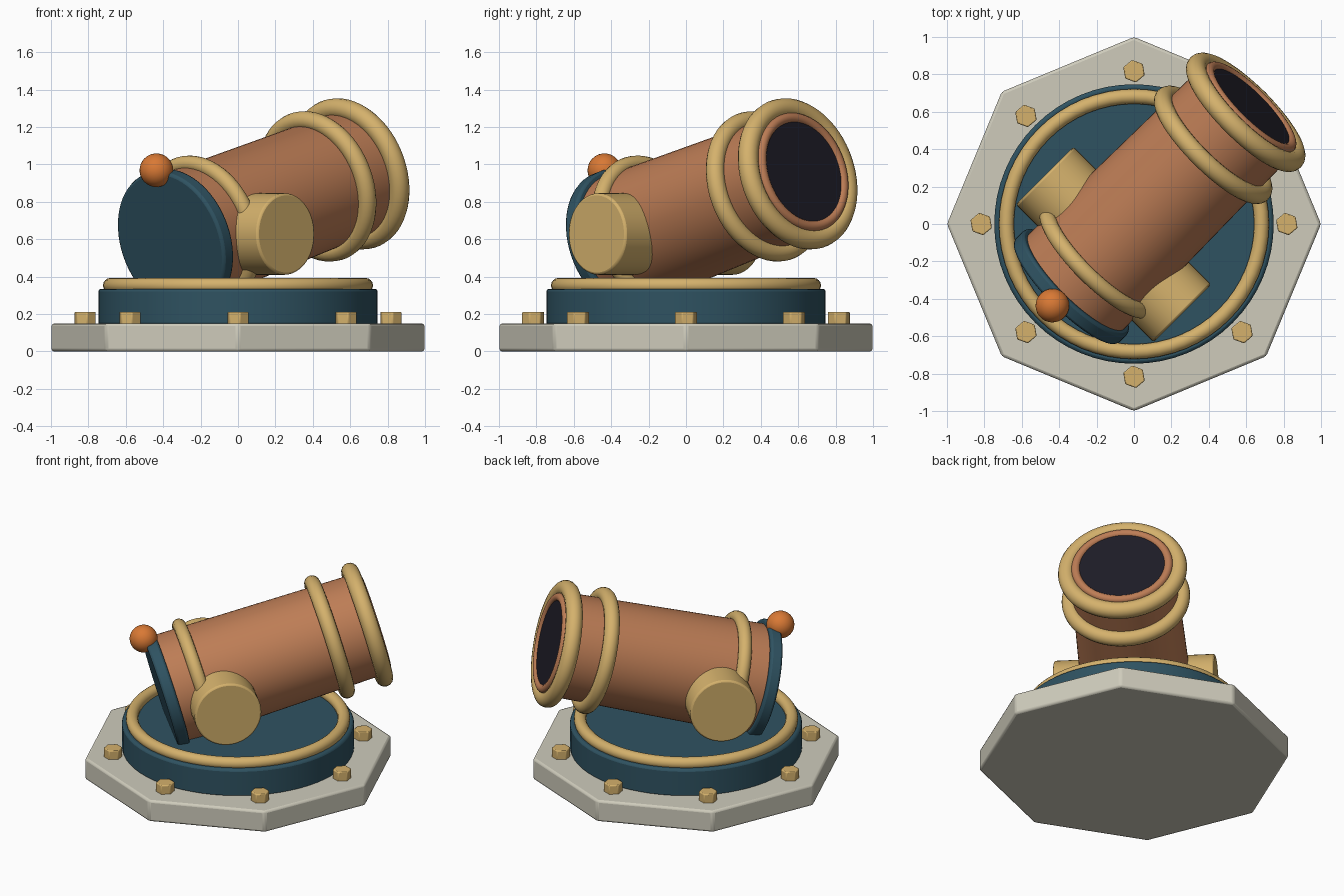
import bpy, math
from mathutils import Matrix, Vector

if "Cube" in bpy.data.objects:
    bpy.data.objects.remove(bpy.data.objects["Cube"])


def material(name, r, g, b):
    m = bpy.data.materials.new(name)
    m.diffuse_color = (r, g, b, 1)
    m.use_nodes = True
    m.node_tree.nodes["Principled BSDF"].inputs["Base Color"].default_value = m.diffuse_color
    return m


STONE = material("pale stone", 0.62, 0.60, 0.50)
BRASS = material("brass", 0.66, 0.44, 0.15)
COPPER = material("copper", 0.51, 0.205, 0.092)
TEAL = material("dark teal", 0.028, 0.085, 0.12)
BLACK = material("bore black", 0.013, 0.012, 0.02)
ORANGE = material("orange", 0.69, 0.19, 0.035)

# Barrel frame: local z runs along the bore, local y points away from the ground
ELEV = math.radians(15.2)
flat = Vector((1, 1, 0)).normalized()
axis = flat * math.cos(ELEV) + Vector((0, 0, math.sin(ELEV)))
up = Vector((0, 0, math.cos(ELEV))) - flat * math.sin(ELEV)
side = up.cross(axis)
BARREL = Matrix.Translation((0, 0, 0.72)) @ Matrix((side, up, axis)).transposed().to_4x4()
WORLD = Matrix.Identity(4)


def finish(name, mat, frame, bevel=0):
    o = bpy.context.object
    o.name = name
    o.data.materials.append(mat)
    bpy.context.view_layer.update()
    o.matrix_world = frame @ o.matrix_world
    bpy.ops.object.shade_smooth_by_angle(angle=math.radians(30))
    if bevel:
        m = o.modifiers.new("soft edges", 'BEVEL')
        m.width, m.segments = bevel, 2
        m.limit_method, m.angle_limit = 'ANGLE', math.radians(35)
    return o


def drum(name, mat, r1, r2, z0, z1, frame=WORLD, sides=64, bevel=0.0, xy=(0, 0), spin=0):
    bpy.ops.mesh.primitive_cone_add(vertices=sides, radius1=r1, radius2=r2, depth=z1 - z0,
                                    location=(*xy, (z0 + z1) / 2), rotation=(0, 0, spin))
    return finish(name, mat, frame, bevel)


def ring(name, mat, major, minor, z, frame=WORLD):
    bpy.ops.mesh.primitive_torus_add(major_radius=major, minor_radius=minor, location=(0, 0, z),
                                     major_segments=64, minor_segments=16)
    return finish(name, mat, frame)


# Octagonal plinth with hex bolts near its corners
drum("plinth", STONE, 1, 1, 0, 0.15, sides=8, bevel=0.015)
for i in range(8):
    a = i * math.pi / 4
    drum(f"bolt_{i + 1}", BRASS, 0.061, 0.061, 0.14, 0.212, sides=6, bevel=0.006,
         xy=(0.817 * math.cos(a), 0.817 * math.sin(a)), spin=math.radians(10))

# Turntable and its brass rim
drum("turntable", TEAL, 0.747, 0.747, 0.14, 0.335, bevel=0.015)
ring("turntable_rim", BRASS, 0.682, 0.04, 0.353)

# Barrel, breech plate and muzzle
drum("barrel", COPPER, 0.36, 0.338, -0.46, 0.91, BARREL, bevel=0.012)
drum("breech_plate", TEAL, 0.392, 0.392, -0.53, -0.45, BARREL, bevel=0.015)
ring("muzzle_lip", COPPER, 0.300, 0.028, 0.91, BARREL)
drum("bore", BLACK, 0.279, 0.279, 0.90, 0.922, BARREL)

# Reinforcing bands around the barrel
ring("rear_band", BRASS, 0.37, 0.044, -0.28, BARREL)
ring("front_band", BRASS, 0.365, 0.05, 0.62, BARREL)
ring("muzzle_band", BRASS, 0.362, 0.055, 0.875, BARREL)

# Trunnion drums on both sides of the barrel
for label, s in (("left", -1), ("right", 1)):
    out = Vector((s, -s, 0)).normalized()
    frame = Matrix.Translation(flat * -0.155 + Vector((0, 0, 0.628))) @ \
        out.to_track_quat('Z', 'Y').to_matrix().to_4x4()
    drum(f"{label}_trunnion", BRASS, 0.218, 0.218, 0.1, 0.52, frame, sides=48, bevel=0.012)

# Ball on top of the breech plate
bpy.ops.mesh.primitive_uv_sphere_add(segments=32, ring_count=16, radius=0.09,
                                     location=(0, 0.402, -0.53))
finish("breech_ball", ORANGE, BARREL)
